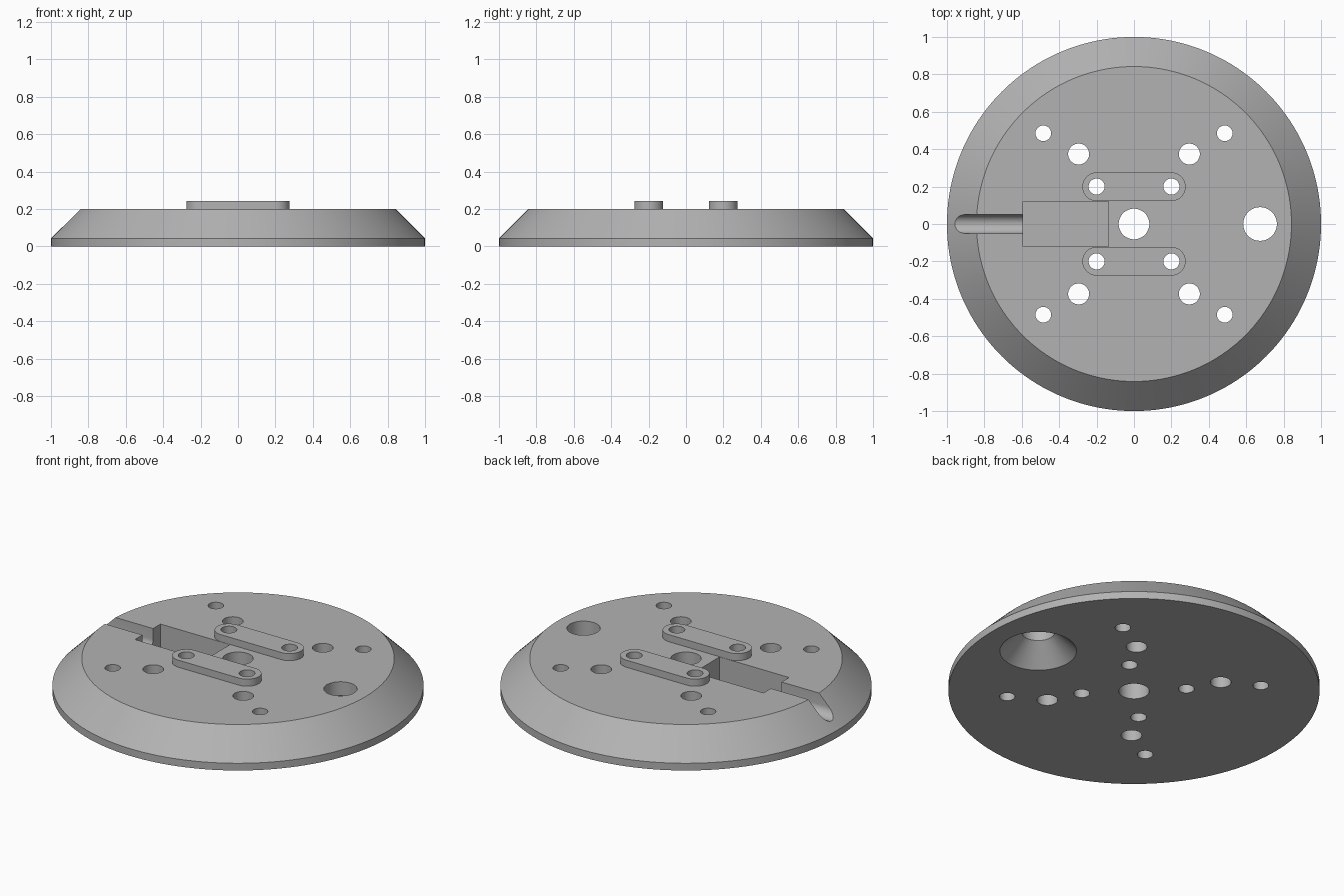
import bpy, bmesh, math

if "Cube" in bpy.data.objects:
    bpy.data.objects.remove(bpy.data.objects["Cube"])

grey = bpy.data.materials.new("mid grey")
grey.diffuse_color = (0.45, 0.45, 0.45, 1)
grey.use_nodes = True
grey.node_tree.nodes["Principled BSDF"].inputs["Base Color"].default_value = grey.diffuse_color


def make_object(name, bm):
    bmesh.ops.recalc_face_normals(bm, faces=bm.faces)
    mesh = bpy.data.meshes.new(name)
    bm.to_mesh(mesh)
    bm.free()
    mesh.materials.append(grey)
    obj = bpy.data.objects.new(name, mesh)
    bpy.context.collection.objects.link(obj)
    return obj


def lathe(name, profile, x=0, y=0, sides=48):
    """Closed solid of revolution from (radius, height) rings."""
    bm = bmesh.new()
    rings = []
    for r, z in profile:
        rings.append([bm.verts.new((x + r * math.cos(2 * math.pi * i / sides),
                                    y + r * math.sin(2 * math.pi * i / sides), z))
                      for i in range(sides)])
    for a, b in zip(rings, rings[1:]):
        for i in range(sides):
            j = (i + 1) % sides
            bm.faces.new((a[i], a[j], b[j], b[i]))
    bm.faces.new(rings[0])
    bm.faces.new(rings[-1])
    return make_object(name, bm)


def prism(name, outline, vec):
    """Extrude a flat outline of 3D points along vec."""
    bm = bmesh.new()
    face = bm.faces.new([bm.verts.new(p) for p in outline])
    new = bmesh.ops.extrude_face_region(bm, geom=[face])["geom"]
    bmesh.ops.translate(bm, vec=vec,
                        verts=[v for v in new if isinstance(v, bmesh.types.BMVert)])
    return make_object(name, bm)


def cut(target, cutter):
    mod = target.modifiers.new("cut", "BOOLEAN")
    mod.operation = "DIFFERENCE"
    mod.solver = "EXACT"
    mod.object = cutter
    bpy.context.view_layer.objects.active = target
    bpy.ops.object.modifier_apply(modifier=mod.name)
    bpy.data.objects.remove(cutter)


def hole(target, x, y, r):
    cut(target, lathe("hole_cutter", [(r, -0.1), (r, 0.4)], x, y))


# Bevelled round base
base = lathe("base_disc", [(1, 0), (1, 0.043), (0.842, 0.2)], sides=160)

# Rectangular pocket
cut(base, prism("pocket_cutter", [(-0.594, -0.12, 0.045), (-0.137, -0.12, 0.045),
                                  (-0.137, 0.12, 0.045), (-0.594, 0.12, 0.045)],
                (0, 0, 0.3)))

# Round-bottomed cable groove running out through the rim
R, ZC = 0.05, 0.135
outline = [(-1.2, -R, 0.4)]
outline += [(-1.2, -R * math.cos(math.pi * i / 20), ZC - R * math.sin(math.pi * i / 20))
            for i in range(21)]
outline.append((-1.2, R, 0.4))
cut(base, prism("groove_cutter", outline, (0.7, 0, 0)))

# Centre hole, and the side hole that flares out underneath
hole(base, 0, 0, 0.082)
cut(base, lathe("flared_cutter", [(0.227, -0.02), (0.09, 0.117), (0.09, 0.4)], 0.674, 0))

# Mounting holes in all four quadrants
for sx in (-1, 1):
    for sy in (-1, 1):
        for x, y, r in ((0.2, 0.2, 0.043), (0.296, 0.374, 0.056), (0.485, 0.485, 0.042)):
            hole(base, sx * x, sy * y, r)

# Raised rounded bars with a hole at each end
bars = []
for name, y in (("front_bar", -0.199), ("back_bar", 0.199)):
    pts = []
    for side, start in ((1, -math.pi / 2), (-1, math.pi / 2)):
        for i in range(25):
            a = start + math.pi * i / 24
            pts.append((side * 0.199 + 0.077 * math.cos(a), y + 0.077 * math.sin(a), 0.2))
    bar = prism(name, pts, (0, 0, 0.042))
    for x in (-0.2, 0.2):
        hole(bar, x, math.copysign(0.2, y), 0.043)
    bars.append(bar)

# Smooth curved walls, keep edges crisp
bpy.ops.object.select_all(action="DESELECT")
for obj in [base] + bars:
    obj.select_set(True)
bpy.context.view_layer.objects.active = base
bpy.ops.object.shade_smooth_by_angle(angle=math.radians(30))
